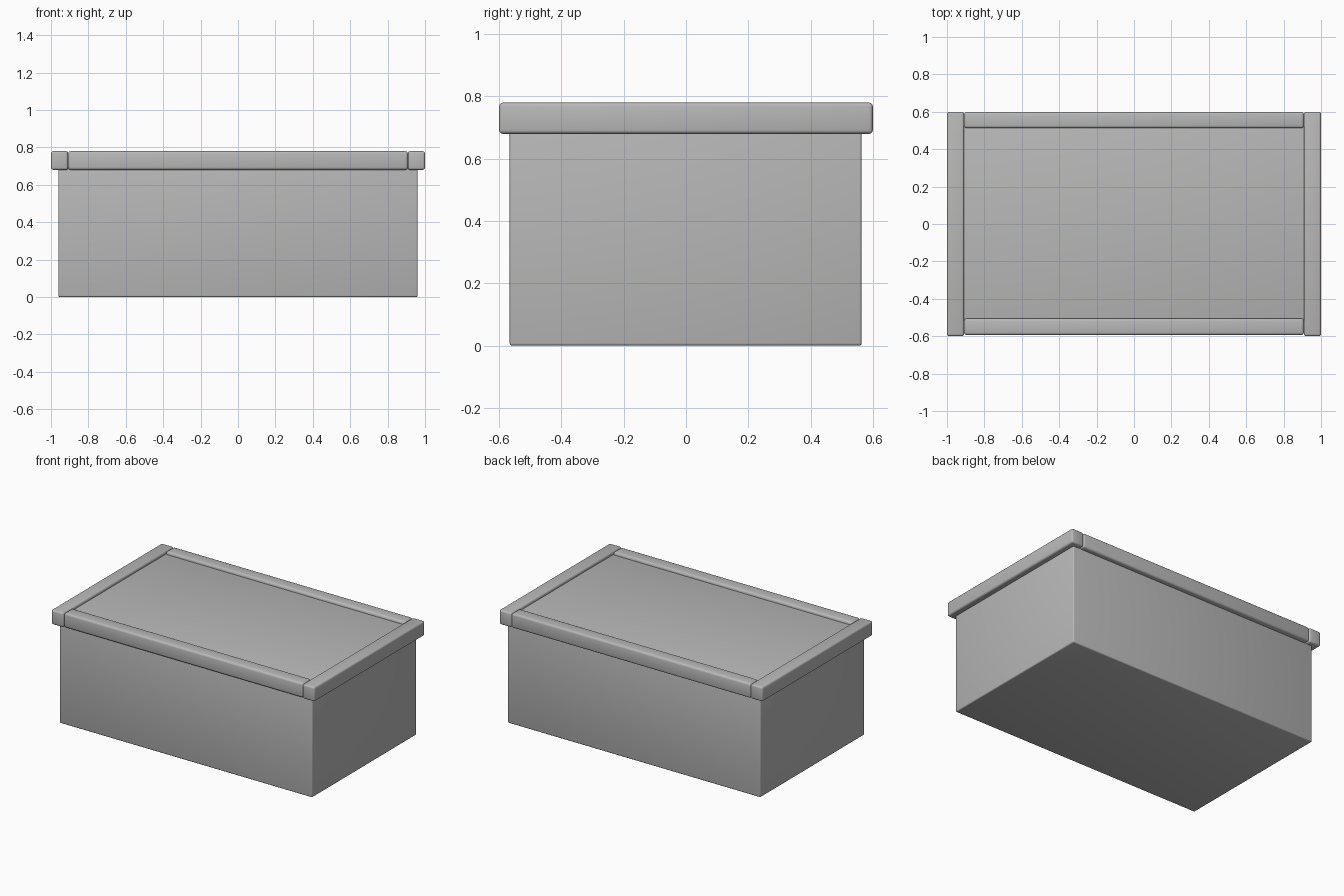
import bpy

default_cube = bpy.data.objects.get("Cube")
if default_cube:
    bpy.data.objects.remove(default_cube, do_unlink=True)

# Single plain grey
grey = bpy.data.materials.new("plain_grey")
grey.use_nodes = True
colour = (0.48, 0.48, 0.48, 1)
grey.diffuse_color = colour
grey.node_tree.nodes["Principled BSDF"].inputs["Base Color"].default_value = colour


def rounded_box(name, low, high, radius, segments=3):
    """Box between two corners with rounded edges."""
    centre = [(a + b) / 2 for a, b in zip(low, high)]
    bpy.ops.mesh.primitive_cube_add(size=1, location=centre)
    obj = bpy.context.object
    obj.name = name
    obj.scale = [b - a for a, b in zip(low, high)]
    bpy.ops.object.transform_apply(location=False, rotation=False, scale=True)
    obj.data.materials.append(grey)
    if radius:
        bevel = obj.modifiers.new("rounded_edges", 'BEVEL')
        bevel.width = radius
        bevel.segments = segments
        bevel.limit_method = 'ANGLE'
        bpy.ops.object.modifier_apply(modifier=bevel.name)
        bpy.ops.object.shade_smooth_by_angle(angle=0.6)
    return obj


rail_bottom, rail_top = 0.68, 0.78

# Body, with its top forming the slightly sunken panel between the rails
rounded_box("box_body", (-0.96, -0.566, 0), (0.96, 0.564, 0.76), 0.008)

# End rails run the full depth
for name, side in (("left_rail", 1), ("right_rail", -1)):
    inner, outer = sorted((side * 0.908, side))
    rounded_box(name, (inner, -0.6, rail_bottom), (outer, 0.6, rail_top), 0.012)

# Long rails fit between the end rails
for name, near, far in (("front_rail", -0.594, -0.504), ("back_rail", 0.512, 0.6)):
    rounded_box(name, (-0.908, near, rail_bottom), (0.908, far, rail_top), 0.014)
